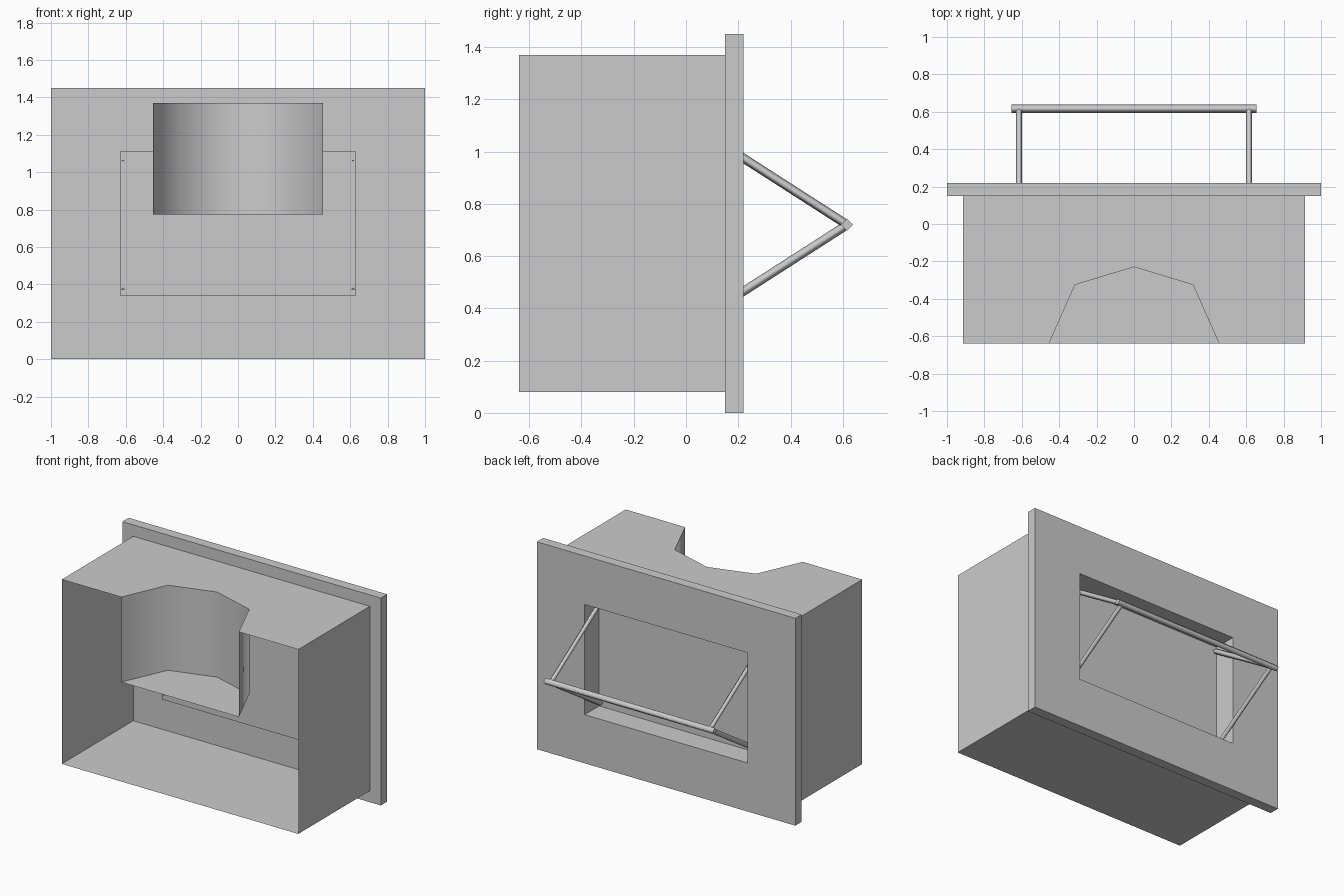
import bpy, bmesh
from mathutils import Vector

cube = bpy.data.objects.get("Cube")
if cube:
    bpy.data.objects.remove(cube, do_unlink=True)

grey = bpy.data.materials.new("plain_grey")
grey.use_nodes = True
COLOUR = (0.6, 0.6, 0.6, 1)
grey.diffuse_color = COLOUR
grey.node_tree.nodes["Principled BSDF"].inputs["Base Color"].default_value = COLOUR


def finish(name, bm):
    mesh = bpy.data.meshes.new(name)
    bm.to_mesh(mesh)
    bm.free()
    mesh.materials.append(grey)
    obj = bpy.data.objects.new(name, mesh)
    bpy.context.collection.objects.link(obj)
    return obj


def face(bm, points):
    return bm.faces.new([bm.verts.new(p) for p in points])


def wall(bm, path, z0, z1, smooth=False):
    """Upright sheet following a plan path of (x, y) points."""
    low = [bm.verts.new((x, y, z0)) for x, y in path]
    high = [bm.verts.new((x, y, z1)) for x, y in path]
    for i in range(len(path) - 1):
        f = bm.faces.new((low[i], low[i + 1], high[i + 1], high[i]))
        f.smooth = smooth


def ring(bm, x, z0, z1, y):
    return [bm.verts.new(p) for p in ((-x, y, z0), (x, y, z0), (x, y, z1), (-x, y, z1))]


def bridge(bm, a, b):
    for i in range(4):
        j = (i + 1) % 4
        bm.faces.new((a[i], a[j], b[j], b[i]))


def rod(name, start, end, radius):
    """Slim four-sided bar with soft sides and flat ends."""
    start, end = Vector(start), Vector(end)
    d = end - start
    bm = bmesh.new()
    bmesh.ops.create_cone(bm, cap_ends=True, segments=4, radius1=radius,
                          radius2=radius, depth=d.length)
    turn = Vector((0, 0, 1)).rotation_difference(d.normalized())
    for v in bm.verts:
        v.co = turn @ v.co + (start + end) / 2
    for f in bm.faces:
        f.smooth = abs(f.calc_center_median().dot(d.normalized())
                       - (start + end).dot(d.normalized()) / 2) < d.length / 4
    finish(name, bm)


# Body shell, open at the front, with a notch in the top
W, FRONT, BACK, LOW, TOP = 0.915, -0.64, 0.15, 0.08, 1.37
notch = [(-0.455, FRONT), (-0.315, -0.325), (0, -0.23), (0.315, -0.325), (0.455, FRONT)]
bm = bmesh.new()
face(bm, [(-W, FRONT, LOW), (-W, BACK, LOW), (W, BACK, LOW), (W, FRONT, LOW)])
for side in (-W, W):
    wall(bm, [(side, FRONT), (side, BACK)], LOW, TOP)
outline = [(-W, FRONT)] + notch + [(W, FRONT), (W, BACK), (-W, BACK)]
face(bm, [(x, y, TOP) for x, y in outline])
bmesh.ops.remove_doubles(bm, verts=bm.verts, dist=0.0001)
bmesh.ops.recalc_face_normals(bm, faces=bm.faces)
finish("body_shell", bm)

# Notch lining: curved wall and its floor
bm = bmesh.new()
wall(bm, notch[::-1], 0.775, TOP, smooth=True)
bmesh.ops.reverse_faces(bm, faces=bm.faces)
face(bm, [(x, y, 0.775) for x, y in notch[::-1]])
finish("notch_lining", bm)

# Back plate with a rectangular recess reaching into the body
bm = bmesh.new()
hole = (0.63, 0.34, 1.11)
plate_front, plate_back = ring(bm, 1, 0, 1.45, BACK), ring(bm, 1, 0, 1.45, 0.22)
hole_front, hole_back = ring(bm, *hole, BACK), ring(bm, *hole, 0.22)
panel = ring(bm, *hole, 0.06)
bridge(bm, plate_front, plate_back)
bridge(bm, plate_back, hole_back)
bridge(bm, hole_back, hole_front)
bridge(bm, hole_front, panel)
bridge(bm, hole_front, plate_front)
bm.faces.new(panel[::-1])
finish("back_plate", bm)

# Handle: cross bar held by two pairs of slanted struts
BAR_Y, BAR_Z = 0.617, 0.72
rod("handle_bar", (-0.655, BAR_Y, BAR_Z), (0.655, BAR_Y, BAR_Z), 0.023)
for side, x in (("left", 0.615), ("right", -0.615)):
    for level, rise in (("upper", 0.355), ("lower", -0.355)):
        rod(f"{side}_{level}_strut", (x, BAR_Y, BAR_Z), (x, 0.064, BAR_Z + rise), 0.017)
